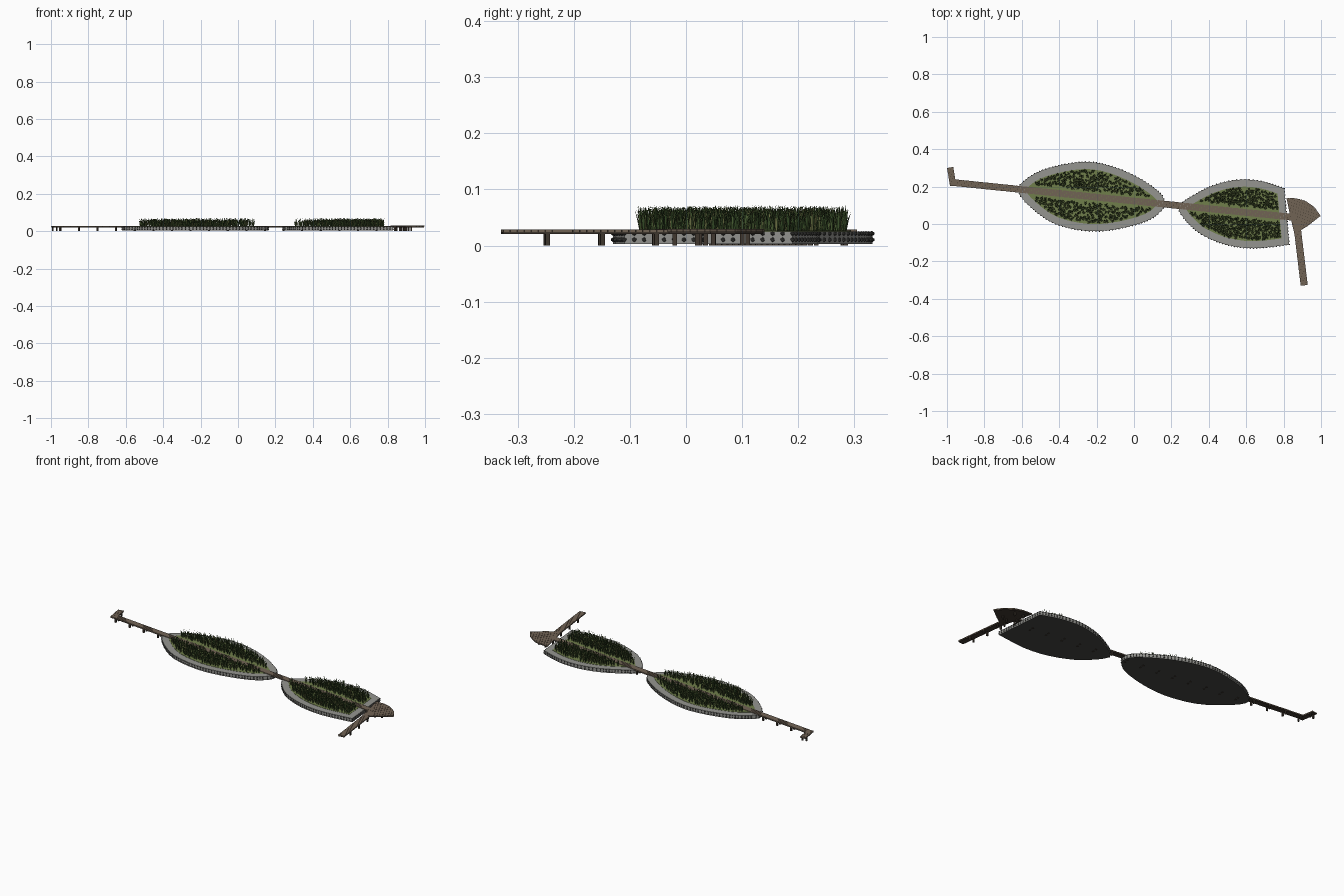
import bpy, bmesh, math, random
from mathutils import Vector, Matrix

if "Cube" in bpy.data.objects:
    bpy.data.objects.remove(bpy.data.objects["Cube"])

random.seed(4)


def material(name, rgb):
    m = bpy.data.materials.new(name)
    m.diffuse_color = (*rgb, 1)
    m.use_nodes = True
    m.node_tree.nodes["Principled BSDF"].inputs["Base Color"].default_value = m.diffuse_color
    return m


STONE = material("pale_grey", (0.30, 0.30, 0.28))
DARK = material("dark_grey", (0.06, 0.06, 0.055))
SOIL = material("moss_green", (0.16, 0.21, 0.07))
WOOD = material("deck_brown", (0.165, 0.125, 0.09))
BEAM = material("dark_brown", (0.05, 0.038, 0.028))
REEDS = [material("reed_dark", (0.035, 0.07, 0.02)),
         material("reed_mid", (0.07, 0.12, 0.035)),
         material("reed_olive", (0.16, 0.17, 0.06))]


def finish(bm, name, *mats):
    me = bpy.data.meshes.new(name)
    bm.to_mesh(me)
    bm.free()
    for m in mats:
        me.materials.append(m)
    ob = bpy.data.objects.new(name, me)
    bpy.context.collection.objects.link(ob)
    return ob


def box(bm, centre, size, angle=0):
    mat = Matrix.Translation(centre) @ Matrix.Rotation(angle, 4, 'Z') @ Matrix.Diagonal((*size, 1))
    bmesh.ops.create_cube(bm, size=1, matrix=mat)


def prism(bm, poly, z0, z1):
    f = bm.faces.new([bm.verts.new((p[0], p[1], z0)) for p in poly])
    ext = bmesh.ops.extrude_face_region(bm, geom=[f])["geom"]
    bmesh.ops.translate(bm, vec=(0, 0, z1 - z0), verts=[v for v in ext if isinstance(v, bmesh.types.BMVert)])
    bmesh.ops.recalc_face_normals(bm, faces=bm.faces[:])


def smooth_loop(pts, n=3):
    # Closed spline; a point given twice is a sharp corner
    pts = [Vector(p) for p in pts]
    out = []
    for i in range(len(pts)):
        a, b, c, d = (pts[(i + k) % len(pts)] for k in (-1, 0, 1, 2))
        if (b - c).length < 1e-6:
            continue
        for k in range(n):
            t = k / n
            out.append(0.5 * (2 * b + (c - a) * t + (2 * a - 5 * b + 4 * c - d) * t * t
                              + (3 * b - a - 3 * c + d) * t ** 3))
    return out


def inset(poly, d):
    # Counter-clockwise loop moved inwards
    out = []
    for i, p in enumerate(poly):
        e1 = (p - poly[i - 1]).normalized()
        e2 = (poly[(i + 1) % len(poly)] - p).normalized()
        n1, n2 = Vector((-e1.y, e1.x)), Vector((-e2.y, e2.x))
        out.append(p + (n1 + n2) * d / (1 + n1.dot(n2)))
    return out


def inside(p, poly):
    hit = False
    for i, b in enumerate(poly):
        a = poly[i - 1]
        if (a.y > p.y) != (b.y > p.y) and p.x < (b.x - a.x) * (p.y - a.y) / (b.y - a.y) + a.x:
            hit = not hit
    return hit


# Main walkway line, used to keep plants clear of it
A, B = Vector((-0.97, 0.222)), Vector((0.86, 0.035))
AXIS = (B - A).normalized()


def island(name, outline, x0, x1):
    loop = smooth_loop(outline)
    # floating body
    bm = bmesh.new()
    prism(bm, loop, 0.003, 0.0255)
    for f in bm.faces:
        f.material_index = 1 if f.normal.z < -0.5 else 0
    finish(bm, name + "_float", STONE, DARK)
    # planted bed
    bm = bmesh.new()
    prism(bm, inset(loop, 0.038), 0.02, 0.0268)
    finish(bm, name + "_soil", SOIL)
    # two rows of studs round the edge
    bm = bmesh.new()
    for i, b in enumerate(loop):
        a = loop[i - 1]
        n = max(1, round((b - a).length / 0.018))
        for k in range(n):
            p = a.lerp(b, k / n)
            for z in (0.0105, 0.0215):
                bmesh.ops.create_icosphere(bm, subdivisions=1, radius=0.0042,
                                           matrix=Matrix.Translation((p.x, p.y, z)))
    finish(bm, name + "_edge_studs", DARK)
    # reed clumps
    bm = bmesh.new()
    zone = inset(loop, 0.046)
    placed, tries = [], 0
    while len(placed) < 330 and tries < 9000:
        tries += 1
        p = Vector((random.uniform(x0, x1), random.uniform(-0.14, 0.34)))
        off = abs((p - A).cross(AXIS)) if hasattr(Vector, "cross") else 0
        if off < 0.034 or not inside(p, zone) or any((p - q).length < 0.0105 for q in placed):
            continue
        placed.append(p)
        clump(bm, p)
    finish(bm, name + "_reeds", *REEDS)


def clump(bm, p):
    turn = random.uniform(0, 6.28)
    for k in range(8):
        ang = turn + k * 2.4
        d = Vector((math.cos(ang), math.sin(ang), 0))
        side = Vector((-d.y, d.x, 0)) * random.uniform(0.0012, 0.002)
        h = random.uniform(0.026, 0.046)
        lean = random.uniform(0.003, 0.012)
        base = Vector((p.x, p.y, 0.026)) + d * 0.002
        mid = base + d * lean * 0.4 + Vector((0, 0, h * 0.55))
        tip = base + d * lean + Vector((0, 0, h))
        v = [bm.verts.new(q) for q in (base - side * 0.7, base + side * 0.7, mid + side, mid - side, tip)]
        mi = random.choice((0, 0, 1, 1, 2))
        for f in (bm.faces.new(v[:4]), bm.faces.new((v[3], v[2], v[4]))):
            f.material_index = mi


def walkway(name, a, b, width, posts):
    a, b = Vector(a), Vector(b)
    d = b - a
    ang, length = math.atan2(d.y, d.x), d.length
    u = d.normalized()
    n = Vector((-u.y, u.x))
    # cross planks
    bm = bmesh.new()
    count = round(length / 0.0125)
    for i in range(count):
        c = a + d * (i + 0.5) / count
        box(bm, (c.x, c.y, 0.0265), (length / count - 0.0008, width, 0.005), ang)
    finish(bm, name + "_planks", WOOD)
    # long beams and paired posts
    bm = bmesh.new()
    c = (a + b) / 2
    box(bm, (c.x, c.y, 0.0225), (length, width * 0.92, 0.0035), ang)
    for t in posts:
        for s in (-1, 1):
            q = a + u * t + n * s * width * 0.34
            box(bm, (q.x, q.y, 0.011), (0.008, 0.008, 0.022), ang)
    finish(bm, name + "_beams_and_posts", BEAM)


# Leaf-shaped floating islands
island("large_island", [(-0.62, 0.175), (-0.55, 0.088), (-0.42, 0.0), (-0.24, -0.038), (-0.08, -0.025),
                        (0.07, 0.017), (0.145, 0.07), (0.163, 0.115), (0.13, 0.175), (-0.01, 0.265),
                        (-0.17, 0.322), (-0.31, 0.329), (-0.49, 0.288), (-0.59, 0.228)], -0.55, 0.1)
island("small_island", [(0.242, 0.07), (0.285, 0.01), (0.36, -0.055), (0.49, -0.11), (0.64, -0.13),
                        (0.83, -0.11), (0.83, -0.11), (0.803, 0.19), (0.803, 0.19), (0.68, 0.229),
                        (0.55, 0.236), (0.42, 0.205), (0.30, 0.143), (0.25, 0.105)], 0.28, 0.79)

# Walkways
walkway("main_walkway", A, B, 0.036, [0.02 + 0.1 * i for i in range(19)])
walkway("entry_walkway", (-0.983, 0.302), (-0.967, 0.205), 0.034, [0.02])
walkway("side_walkway", (0.868, 0.02), (0.91, -0.328), 0.038, [0.075, 0.172, 0.27])

# Fan-shaped viewing platform cut into planks
FAN = [(0.815, 0.14), (0.838, 0.03), (0.858, -0.055), (0.93, -0.01), (0.998, 0.043),
       (0.965, 0.09), (0.915, 0.125), (0.87, 0.137)]
grain = Vector((0.98, -0.17, 0)).normalized()
origin = Vector((0.79, 0.05, 0))
fan = bmesh.new()
for i in range(16):
    strip = bmesh.new()
    prism(strip, FAN, 0.0242, 0.0292)
    for dist, keep_above in ((i * 0.014, True), (i * 0.014 + 0.013, False)):
        cut = bmesh.ops.bisect_plane(strip, geom=strip.verts[:] + strip.edges[:] + strip.faces[:],
                                     plane_co=origin + grain * dist, plane_no=grain,
                                     clear_inner=keep_above, clear_outer=not keep_above)
        edges = [e for e in cut["geom_cut"] if isinstance(e, bmesh.types.BMEdge)]
        if edges:
            bmesh.ops.holes_fill(strip, edges=edges)
    tmp = bpy.data.meshes.new("strip")
    strip.to_mesh(tmp)
    strip.free()
    fan.from_mesh(tmp)
    bpy.data.meshes.remove(tmp)
finish(fan, "platform_planks", WOOD)
bm = bmesh.new()
prism(bm, inset([Vector(p) for p in FAN], 0.003), 0.0205, 0.0242)
for x, y in ((0.85, 0.11), (0.90, 0.10), (0.89, 0.02), (0.925, 0.035), (0.87, -0.02)):
    box(bm, (x, y, 0.011), (0.008, 0.008, 0.022))
finish(bm, "platform_beams_and_posts", BEAM)
